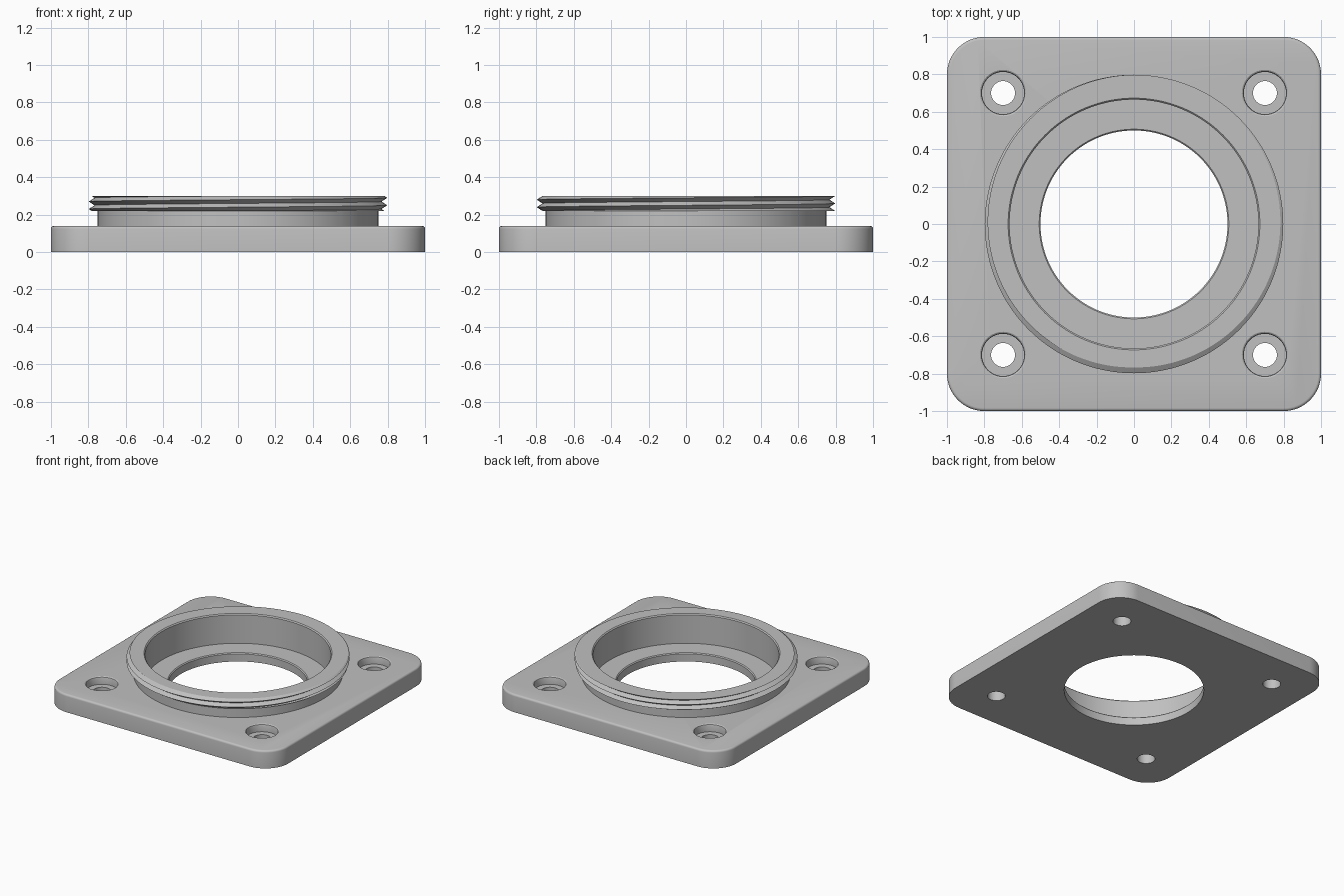
import bpy, bmesh
from math import cos, sin, pi, radians

cube = bpy.data.objects.get("Cube")
if cube:
    bpy.data.objects.remove(cube, do_unlink=True)

grey = bpy.data.materials.new("plain_grey")
grey.use_nodes = True
COLOUR = (0.53, 0.53, 0.53, 1)
grey.diffuse_color = COLOUR
grey.node_tree.nodes["Principled BSDF"].inputs["Base Color"].default_value = COLOUR

PLATE_TOP, RIM_TOP, LIP_BASE = 0.14, 0.30, 0.22
PITCH, ROOT, CREST = 0.04, 0.767, 0.798
STEPS = 144


def finish(name, bm):
    bmesh.ops.remove_doubles(bm, verts=bm.verts, dist=1e-5)
    bmesh.ops.recalc_face_normals(bm, faces=bm.faces)
    mesh = bpy.data.meshes.new(name)
    bm.to_mesh(mesh)
    bm.free()
    mesh.materials.append(grey)
    obj = bpy.data.objects.new(name, mesh)
    bpy.context.collection.objects.link(obj)
    return obj


def sweep(name, section, steps, centre=(0, 0)):
    """Revolve section(turn) -> closed list of (radius, z) about a vertical axis."""
    bm = bmesh.new()
    columns = []
    for i in range(steps + 1):
        a = 2 * pi * (i % steps) / steps
        columns.append([bm.verts.new((centre[0] + r * cos(a), centre[1] + r * sin(a), z))
                        for r, z in section(i / steps)])
    for left, right in zip(columns, columns[1:]):
        for k in range(len(left)):
            bm.faces.new((left[k - 1], right[k - 1], right[k], left[k]))
    return finish(name, bm)


def select_only(obj):
    bpy.ops.object.select_all(action="DESELECT")
    obj.select_set(True)
    bpy.context.view_layer.objects.active = obj


def cut(target, cutter):
    cutter.hide_render = True
    mod = target.modifiers.new("cut", "BOOLEAN")
    mod.operation, mod.solver, mod.object = "DIFFERENCE", "EXACT", cutter
    select_only(target)
    bpy.ops.object.modifier_apply(modifier=mod.name)
    bpy.data.objects.remove(cutter, do_unlink=True)


# Square flange with round corners and a softened top edge
bm = bmesh.new()
corner, arc = 0.2, 16
outline = []
for q, (sx, sy) in enumerate([(1, 1), (-1, 1), (-1, -1), (1, -1)]):
    for i in range(arc + 1):
        a = pi / 2 * (q + i / arc)
        outline.append(bm.verts.new((sx * (1 - corner) + corner * cos(a),
                                     sy * (1 - corner) + corner * sin(a), 0)))
base = bm.faces.new(outline)
lifted = bmesh.ops.extrude_face_region(bm, geom=[base], use_keep_orig=True)["geom"]
bmesh.ops.translate(bm, vec=(0, 0, PLATE_TOP),
                    verts=[v for v in lifted if isinstance(v, bmesh.types.BMVert)])
top_edges = [e for e in bm.edges if all(v.co.z > 0.1 for v in e.verts)]
bmesh.ops.bevel(bm, geom=top_edges, offset=0.016, segments=4, profile=0.5, affect="EDGES")
plate = finish("flange_plate", bm)

# Central bore, opening into the wider pocket
bore = [(0, -0.1), (0.5, -0.1), (0.5, 0.06), (0.507, 0.067), (0.7, 0.067), (0.7, 0.2), (0, 0.2)]
cut(plate, sweep("bore_cutter", lambda t: bore, STEPS))

# Counterbored screw holes
hole = [(0, -0.1), (0.064, -0.1), (0.064, 0.08), (0.113, 0.08), (0.113, 0.127),
        (0.116, 0.135), (0.124, 0.14), (0.124, 0.2), (0, 0.2)]
for x in (-0.7, 0.7):
    for y in (-0.7, 0.7):
        cut(plate, sweep("screw_hole_cutter", lambda t: hole, 40, (x, y)))


# Neck with a helical thread around its lip
def thread_radius(t, z):
    phase = ((z - 0.25) / PITCH - t) % 1
    return ROOT + (CREST - ROOT) * abs(2 * phase - 1)


def neck_section(t):
    points = [(0.665, 0.05), (0.75, 0.05), (0.75, LIP_BASE)]
    for j in range(-5, 7):
        z = min(max(0.25 + PITCH * (j / 2 + t), LIP_BASE), RIM_TOP)
        points.append((thread_radius(t, z), z))
    return points + [(0.673, RIM_TOP), (0.665, RIM_TOP - 0.008)]


neck = sweep("threaded_neck", neck_section, STEPS)

for obj in (plate, neck):
    select_only(obj)
    bpy.ops.object.shade_smooth_by_angle(angle=radians(28))
